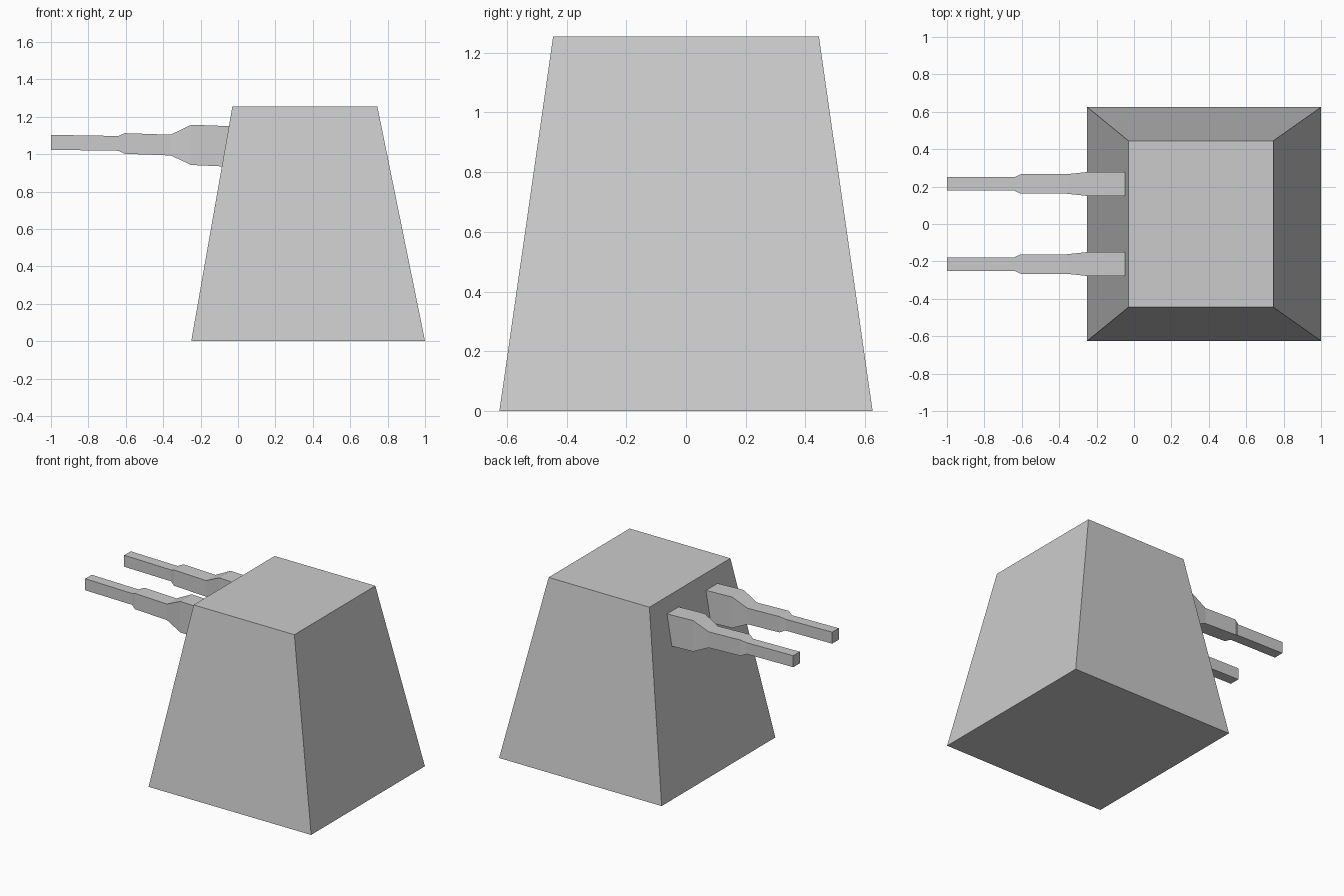
import bpy
import bmesh

cube = bpy.data.objects.get("Cube")
if cube:
    bpy.data.objects.remove(cube, do_unlink=True)

# Single grey paint
GREY = (0.6, 0.6, 0.6, 1.0)
grey = bpy.data.materials.new("grey")
grey.use_nodes = True
grey.diffuse_color = GREY
grey.node_tree.nodes["Principled BSDF"].inputs["Base Color"].default_value = GREY


def loft(name, rings):
    """Join a run of four-cornered rings into a closed, flat-faced solid."""
    bm = bmesh.new()
    loops = [[bm.verts.new(p) for p in ring] for ring in rings]
    bm.faces.new(loops[0])
    bm.faces.new(loops[-1])
    for a, b in zip(loops, loops[1:]):
        for i in range(4):
            j = (i + 1) % 4
            bm.faces.new((a[i], a[j], b[j], b[i]))
    bmesh.ops.recalc_face_normals(bm, faces=bm.faces)
    mesh = bpy.data.meshes.new(name)
    bm.to_mesh(mesh)
    bm.free()
    mesh.materials.append(grey)
    obj = bpy.data.objects.new(name, mesh)
    bpy.context.collection.objects.link(obj)
    return obj


def flat_ring(x0, x1, half_y, z):
    return [(x0, -half_y, z), (x1, -half_y, z), (x1, half_y, z), (x0, half_y, z)]


def upright_ring(x, z0, z1, y, half_y):
    return [(x, y - half_y, z0), (x, y + half_y, z0),
            (x, y + half_y, z1), (x, y - half_y, z1)]


# Tapered turret body
loft("turret_body", [flat_ring(-0.25, 1.0, 0.625, 0.0),
                     flat_ring(-0.03, 0.745, 0.445, 1.255)])

# Stepped gun barrels: x, bottom, top, half width
STATIONS = [(-1.0, 1.023, 1.103, 0.036),
            (-0.64, 1.018, 1.097, 0.036),
            (-0.605, 1.002, 1.112, 0.052),
            (-0.36, 0.993, 1.104, 0.052),
            (-0.25, 0.942, 1.157, 0.064),
            (-0.03, 0.932, 1.149, 0.064)]
for side, y in (("front", -0.214), ("back", 0.214)):
    loft(side + "_gun_barrel",
         [upright_ring(x, z0, z1, y, w) for x, z0, z1, w in STATIONS])
